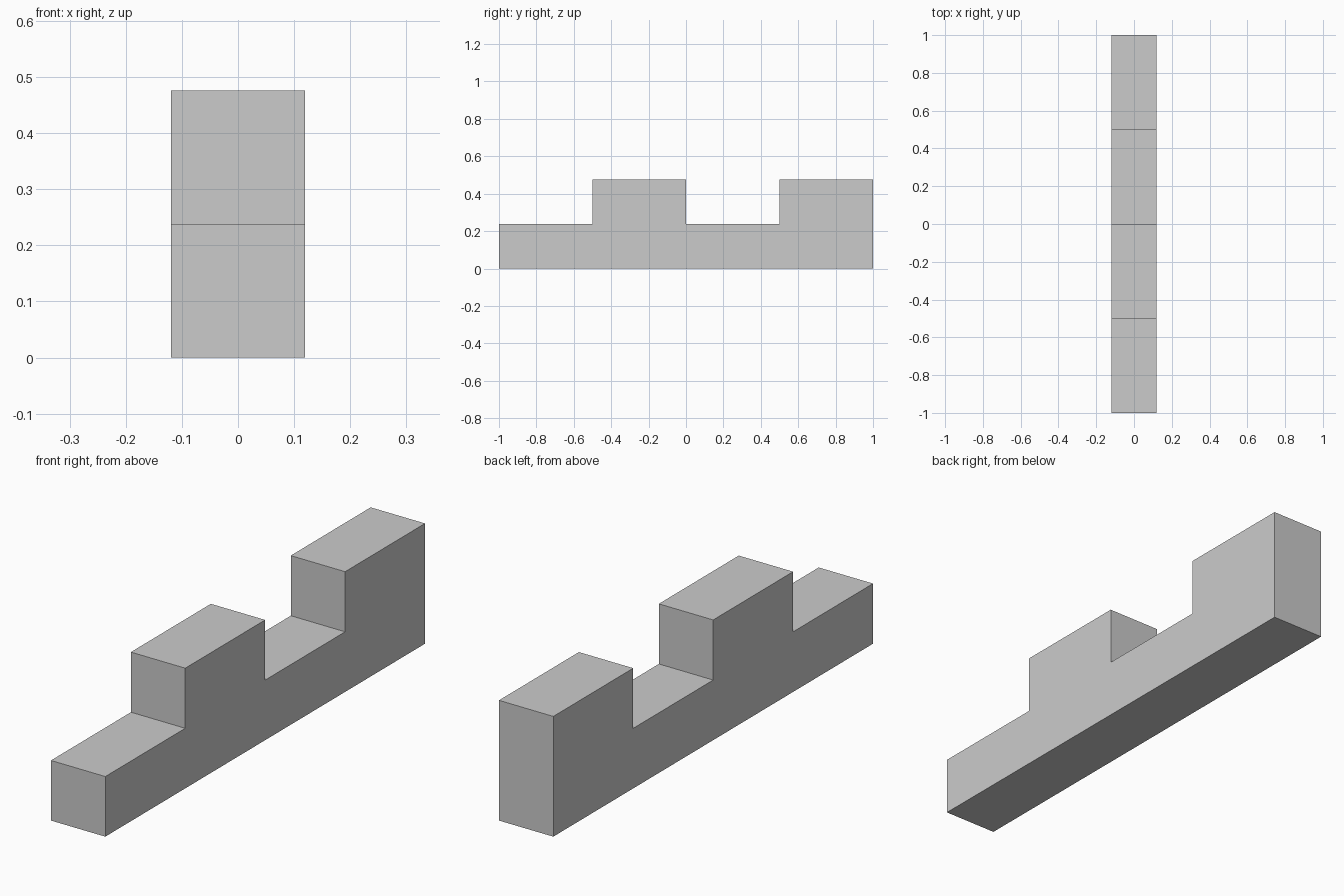
import bpy
import bmesh

# Remove the default cube
cube = bpy.data.objects.get("Cube")
if cube:
    bpy.data.objects.remove(cube, do_unlink=True)

HALF_WIDTH = 0.119
LOW, HIGH = 0.238, 0.476

# Plain grey material
grey = bpy.data.materials.new("plain_grey")
grey.use_nodes = True
colour = (0.6, 0.6, 0.6, 1)
grey.diffuse_color = colour
grey.node_tree.nodes["Principled BSDF"].inputs["Base Color"].default_value = colour

# Side profile (y, z): alternating low and high steps
profile = [(-1, 0), (1, 0)]
for y, z in ((0.5, HIGH), (0, LOW), (-0.5, HIGH), (-1, LOW)):
    profile += [(y + 0.5, z), (y, z)]

# Extrude the profile across the width
bm = bmesh.new()
side = bm.faces.new([bm.verts.new((-HALF_WIDTH, y, z)) for y, z in profile])
extruded = bmesh.ops.extrude_face_region(bm, geom=[side], use_keep_orig=True)
moved = [v for v in extruded["geom"] if isinstance(v, bmesh.types.BMVert)]
bmesh.ops.translate(bm, verts=moved, vec=(2 * HALF_WIDTH, 0, 0))
bmesh.ops.recalc_face_normals(bm, faces=bm.faces)

mesh = bpy.data.meshes.new("crenellated_wall")
bm.to_mesh(mesh)
bm.free()
mesh.materials.append(grey)
wall = bpy.data.objects.new("crenellated_wall", mesh)
bpy.context.collection.objects.link(wall)
